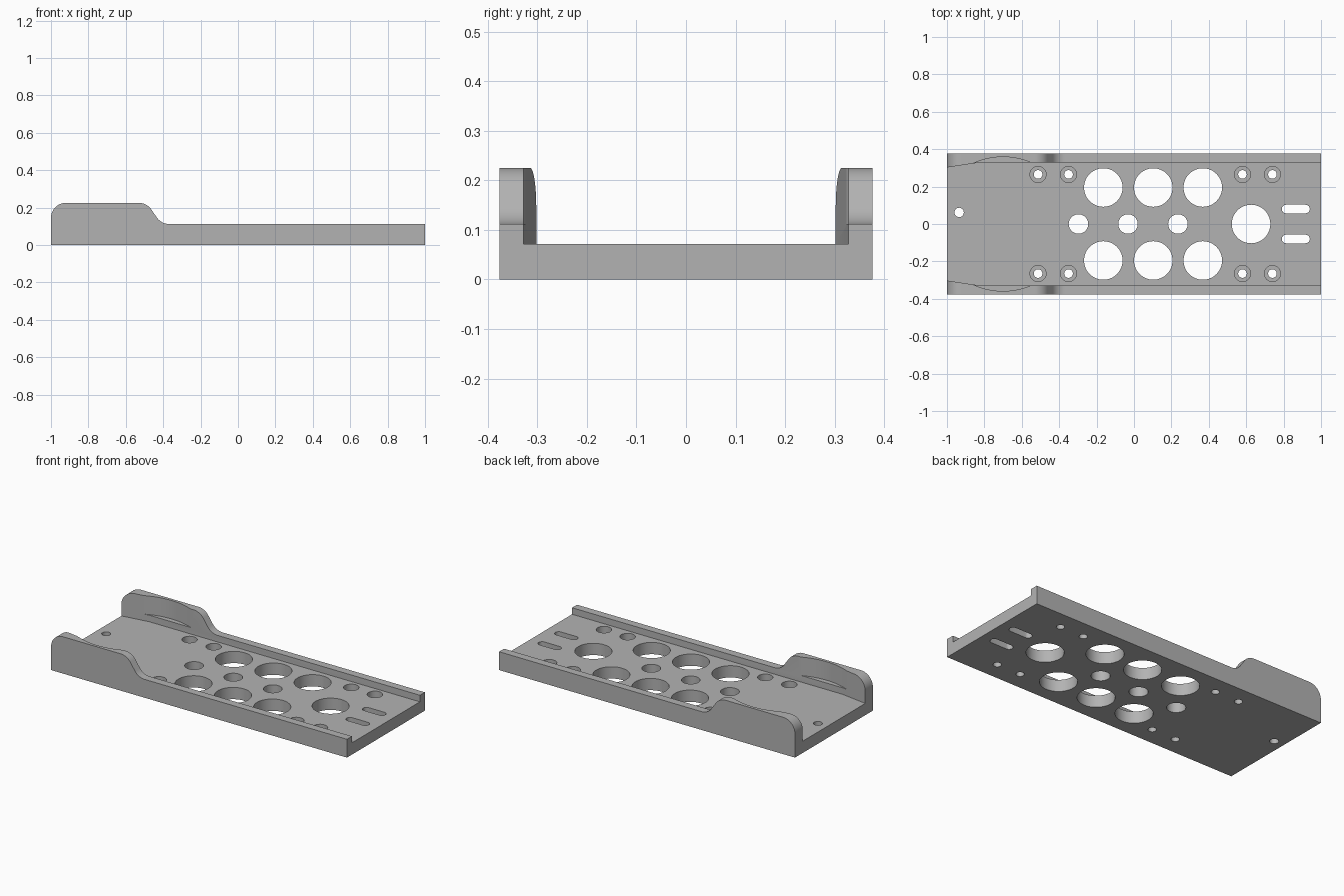
import bpy
import bmesh
import math
from mathutils import Vector

if "Cube" in bpy.data.objects:
    bpy.data.objects.remove(bpy.data.objects["Cube"], do_unlink=True)

HALF_WIDTH, FLOOR, RAIL, TALL = 0.376, 0.072, 0.112, 0.225
INNER = 0.328


def arc(cx, cy, r, start, end, n=12):
    """Points along a circular arc, angles in degrees."""
    angles = [math.radians(start + (end - start) * i / n) for i in range(n + 1)]
    return [(cx + r * math.cos(a), cy + r * math.sin(a)) for a in angles]


def prism(bm, points, direction):
    """Extrude a closed outline of 3D points along a direction."""
    face = bm.faces.new([bm.verts.new(p) for p in points])
    new = bmesh.ops.extrude_face_region(bm, geom=[face])["geom"]
    verts = [v for v in new if isinstance(v, bmesh.types.BMVert)]
    bmesh.ops.translate(bm, verts=verts, vec=Vector(direction))


def upright(bm, outline, bottom, top=0.4):
    prism(bm, [(x, y, bottom) for x, y in outline], (0, 0, top - bottom))


def finish(bm, name):
    bmesh.ops.recalc_face_normals(bm, faces=bm.faces[:])
    mesh = bpy.data.meshes.new(name)
    bm.to_mesh(mesh)
    bm.free()
    obj = bpy.data.objects.new(name, mesh)
    bpy.context.collection.objects.link(obj)
    return obj


# Body: side silhouette with rounded end and sloped shoulder, across the width
R, SLOPE = 0.08, 55
side = [(-1, 0), (1, 0), (1, RAIL)]
side += arc(-0.368, RAIL + R, R, 270, 270 - SLOPE)
side += arc(-0.53, TALL - R, R, 90 - SLOPE, 90)
side += arc(-1 + R, TALL - R, R, 90, 180)
bm = bmesh.new()
prism(bm, [(x, -HALF_WIDTH, z) for x, z in side], (0, 2 * HALF_WIDTH, 0))
body = finish(bm, "mounting_tray")

# Channel between the rails, narrowing at the tall end
bm = bmesh.new()
edge = [(-1.1, 0.287), (-0.83, INNER), (1.1, INNER)]
upright(bm, edge + [(x, -y) for x, y in reversed(edge)], FLOOR)
cutters = [finish(bm, "channel_cutter")]

# Shallow curved scoops inside the tall cheeks
bm = bmesh.new()
bulge = []
for i in range(25):
    dx = -0.16 + 0.312 * i / 24
    bulge.append((-0.70 + dx, 0.3585 - 1.35 * dx * dx))
scoop = [(bulge[0][0], 0.25)] + bulge + [(bulge[-1][0], 0.25)]
for s in (-1, 1):
    upright(bm, [(x, s * y) for x, y in scoop], RAIL)
cutters.append(finish(bm, "scoop_cutter"))

# Through holes and slots
screws = [(x, s * 0.265) for x in (-0.513, -0.35, 0.58, 0.74) for s in (-1, 1)]
holes = [(x, s * 0.195, 0.103) for x in (-0.164, 0.103, 0.368) for s in (-1, 1)]
holes += [(x, 0, 0.052) for x in (-0.297, -0.032, 0.235)]
holes += [(0.626, 0, 0.103), (-0.935, 0.062, 0.025)]
holes += [(x, y, 0.023) for x, y in screws]
bm = bmesh.new()
for x, y, r in holes:
    upright(bm, arc(x, y, r, 0, 360, 48)[:-1], -0.1)
for y in (-0.08, 0.08):
    upright(bm, arc(0.813, y, 0.023, 90, 270) + arc(0.917, y, 0.023, -90, 90), -0.1)
cutters.append(finish(bm, "hole_cutter"))

# Counterbores around the screw holes
bm = bmesh.new()
for x, y in screws:
    upright(bm, arc(x, y, 0.043, 0, 360, 48)[:-1], 0.027)
cutters.append(finish(bm, "counterbore_cutter"))

# Cut everything from the body
bpy.context.view_layer.objects.active = body
for cutter in cutters:
    cutter.hide_render = True
    mod = body.modifiers.new(cutter.name, "BOOLEAN")
    mod.operation, mod.solver, mod.object = "DIFFERENCE", "EXACT", cutter
    bpy.ops.object.modifier_apply(modifier=mod.name)
for cutter in cutters:
    bpy.data.objects.remove(cutter, do_unlink=True)

# Plain grey finish
grey = bpy.data.materials.new("plain_grey")
grey.use_nodes = True
colour = (0.45, 0.45, 0.45, 1)
grey.diffuse_color = colour
grey.node_tree.nodes["Principled BSDF"].inputs["Base Color"].default_value = colour
body.data.materials.clear()
body.data.materials.append(grey)

bpy.ops.object.select_all(action="DESELECT")
body.select_set(True)
bpy.ops.object.shade_smooth_by_angle(angle=math.radians(30))
